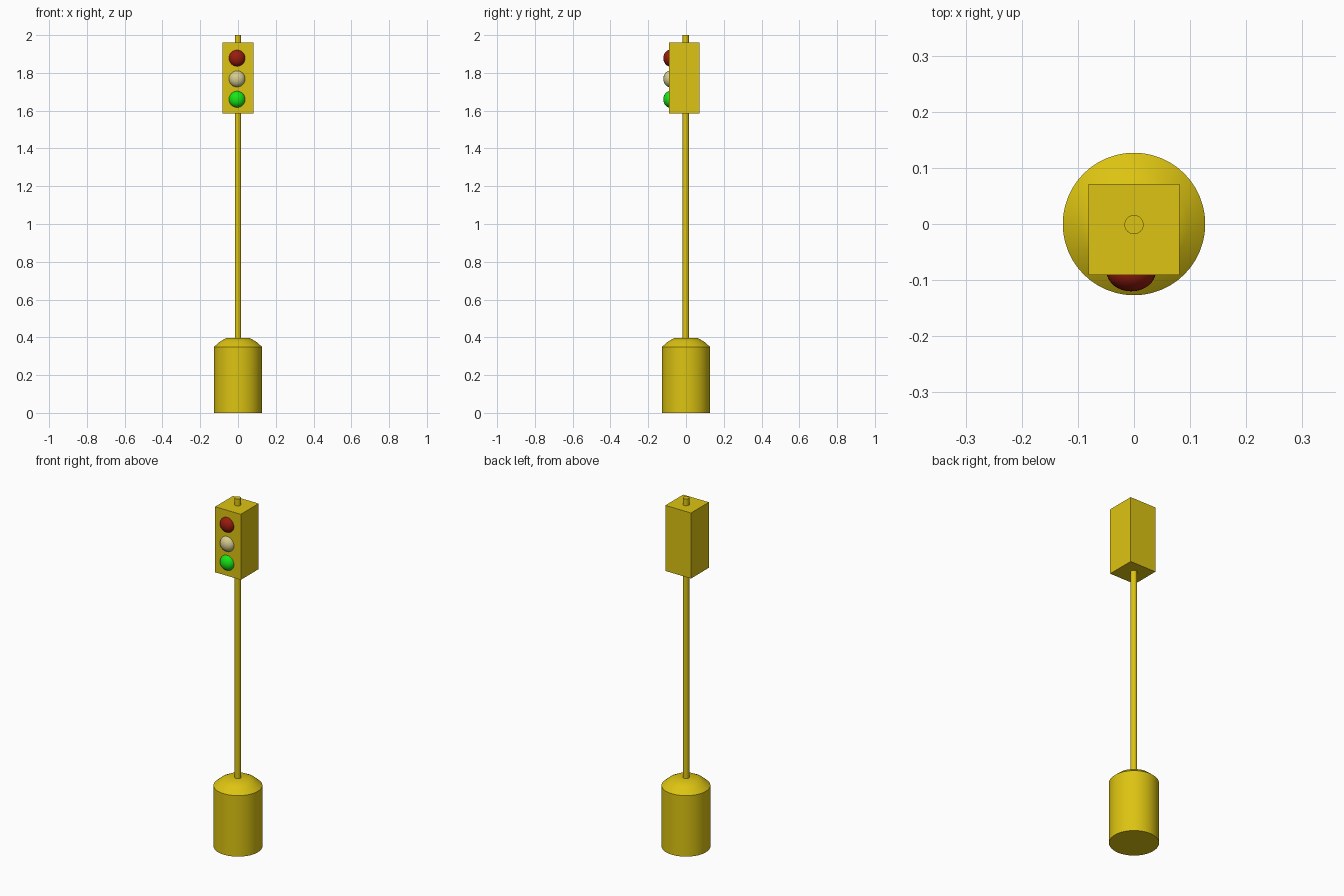
import bpy, math

if "Cube" in bpy.data.objects:
    bpy.data.objects.remove(bpy.data.objects["Cube"])


def material(name, rgb):
    m = bpy.data.materials.new(name)
    m.diffuse_color = (*rgb, 1)
    m.use_nodes = True
    m.node_tree.nodes["Principled BSDF"].inputs["Base Color"].default_value = m.diffuse_color
    return m


YELLOW = material("yellow_paint", (0.72, 0.55, 0.006))


def finish(name, mat, smooth=True):
    ob = bpy.context.object
    ob.name = name
    ob.data.materials.append(mat)
    bpy.ops.object.transform_apply(location=False, rotation=True, scale=True)
    if smooth:
        bpy.ops.object.shade_smooth_by_angle(angle=math.radians(35))
    return ob


def lathe(name, profile, mat, n=48):
    # Revolve (radius, height) rings, closing both ends with flat caps
    verts = [(r * math.cos(2 * math.pi * i / n), r * math.sin(2 * math.pi * i / n), z)
             for r, z in profile for i in range(n)]
    faces = [(k * n + i, k * n + (i + 1) % n, (k + 1) * n + (i + 1) % n, (k + 1) * n + i)
             for k in range(len(profile) - 1) for i in range(n)]
    faces.append(tuple(reversed(range(n))))
    faces.append(tuple(range((len(profile) - 1) * n, len(profile) * n)))
    me = bpy.data.meshes.new(name)
    me.from_pydata(verts, [], faces)
    ob = bpy.data.objects.new(name, me)
    bpy.context.collection.objects.link(ob)
    bpy.context.view_layer.objects.active = ob
    ob.select_set(True)
    return finish(name, mat)


# Weighted base with sloping shoulder
lathe("base", [(0.127, 0), (0.127, 0.35), (0.095, 0.378), (0.062, 0.396)], YELLOW)

# Pole running through the lamp housing
bpy.ops.mesh.primitive_cylinder_add(vertices=32, radius=0.017, depth=1.62, location=(0, -0.001, 1.19))
finish("pole", YELLOW)

# Lamp housing
bpy.ops.mesh.primitive_cube_add(size=1, location=(0, -0.01, 1.773))
bpy.context.object.scale = (0.163, 0.162, 0.376)
finish("lamp_housing", YELLOW, smooth=False)

# Three lamps, bulging out of the front
for name, z, rgb in (("red_lamp", 1.878, (0.32, 0.012, 0.004)),
                     ("amber_lamp", 1.768, (0.68, 0.6, 0.28)),
                     ("green_lamp", 1.66, (0.008, 0.8, 0.008))):
    bpy.ops.mesh.primitive_uv_sphere_add(segments=32, ring_count=16, radius=1, location=(-0.005, -0.084, z))
    bpy.context.object.scale = (0.044, 0.036, 0.044)
    finish(name, material(name, rgb))
